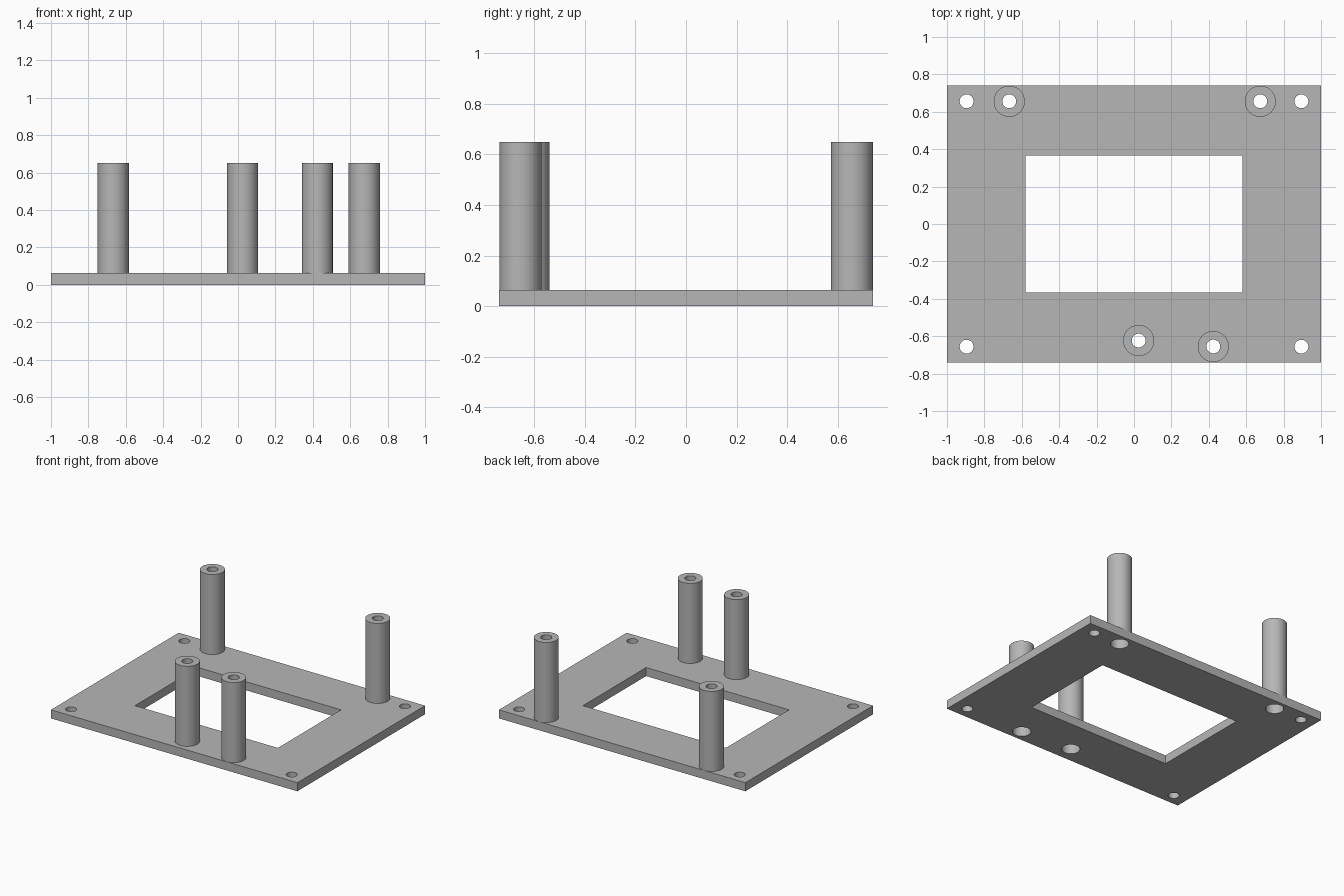
import bpy, bmesh, math

cube = bpy.data.objects.get("Cube")
if cube:
    bpy.data.objects.remove(cube, do_unlink=True)

grey = bpy.data.materials.new("light_grey")
grey.use_nodes = True
colour = (0.47, 0.47, 0.47, 1)
grey.diffuse_color = colour
grey.node_tree.nodes["Principled BSDF"].inputs["Base Color"].default_value = colour

THICK, TOP, STEP = 0.063, 0.65, 0.5
OUTER, BORE, RECESS = 0.083, 0.037, 0.061
SIDES = 48
STANDOFFS = {
    "back_right_standoff": (-0.667, 0.656),
    "back_left_standoff": (0.675, 0.656),
    "front_middle_standoff": (0.025, -0.623),
    "front_left_standoff": (0.424, -0.655),
}


def add_object(name, bm):
    bmesh.ops.recalc_face_normals(bm, faces=bm.faces)
    mesh = bpy.data.meshes.new(name)
    bm.to_mesh(mesh)
    bm.free()
    mesh.materials.append(grey)
    obj = bpy.data.objects.new(name, mesh)
    bpy.context.collection.objects.link(obj)
    return obj


def box(name, sx, sy, z0, z1):
    bm = bmesh.new()
    bmesh.ops.create_cube(bm, size=1)
    bmesh.ops.scale(bm, vec=(sx, sy, z1 - z0), verts=bm.verts)
    bmesh.ops.translate(bm, vec=(0, 0, (z0 + z1) / 2), verts=bm.verts)
    return add_object(name, bm)


def peg(name, x, y, radius):
    bm = bmesh.new()
    bmesh.ops.create_cone(bm, cap_ends=True, segments=SIDES,
                          radius1=radius, radius2=radius, depth=1)
    bmesh.ops.translate(bm, vec=(x, y, 0), verts=bm.verts)
    return add_object(name, bm)


def lathe(name, x, y, profile):
    bm = bmesh.new()
    rings = []
    for r, z in profile:
        angles = [math.tau * i / SIDES for i in range(SIDES)]
        rings.append([bm.verts.new((x + r * math.cos(a), y + r * math.sin(a), z))
                      for a in angles])
    for low, high in zip(rings, rings[1:]):
        for i in range(SIDES):
            j = (i + 1) % SIDES
            bm.faces.new((low[i], low[j], high[j], high[i]))
    return add_object(name, bm)


def smooth(obj):
    bpy.ops.object.select_all(action="DESELECT")
    obj.select_set(True)
    bpy.context.view_layer.objects.active = obj
    bpy.ops.object.shade_smooth_by_angle(angle=math.radians(30))


# Base plate with window, corner screw holes and recesses below the standoffs
plate = box("base_plate", 2, 1.48, 0, THICK)
cutters = [box("window_cutter", 1.16, 0.732, -0.5, 0.5)]
for sx in (-1, 1):
    for sy in (-1, 1):
        cutters.append(peg("corner_hole_cutter", sx * 0.895, sy * 0.656, BORE))
for x, y in STANDOFFS.values():
    cutters.append(peg("recess_cutter", x, y, RECESS))

bpy.context.view_layer.objects.active = plate
for cutter in cutters:
    cutter.hide_render = True
    mod = plate.modifiers.new("cut", "BOOLEAN")
    mod.operation = "DIFFERENCE"
    mod.solver = "EXACT"
    mod.object = cutter
    bpy.ops.object.modifier_apply(modifier=mod.name)
for cutter in cutters:
    bpy.data.objects.remove(cutter, do_unlink=True)
smooth(plate)

# Hollow standoffs: narrow bore at the top, wide screw-head recess below
tube = [(OUTER, THICK), (OUTER, TOP), (BORE, TOP),
        (BORE, STEP), (RECESS, STEP), (RECESS, THICK)]
for name, (x, y) in STANDOFFS.items():
    smooth(lathe(name, x, y, tube))
